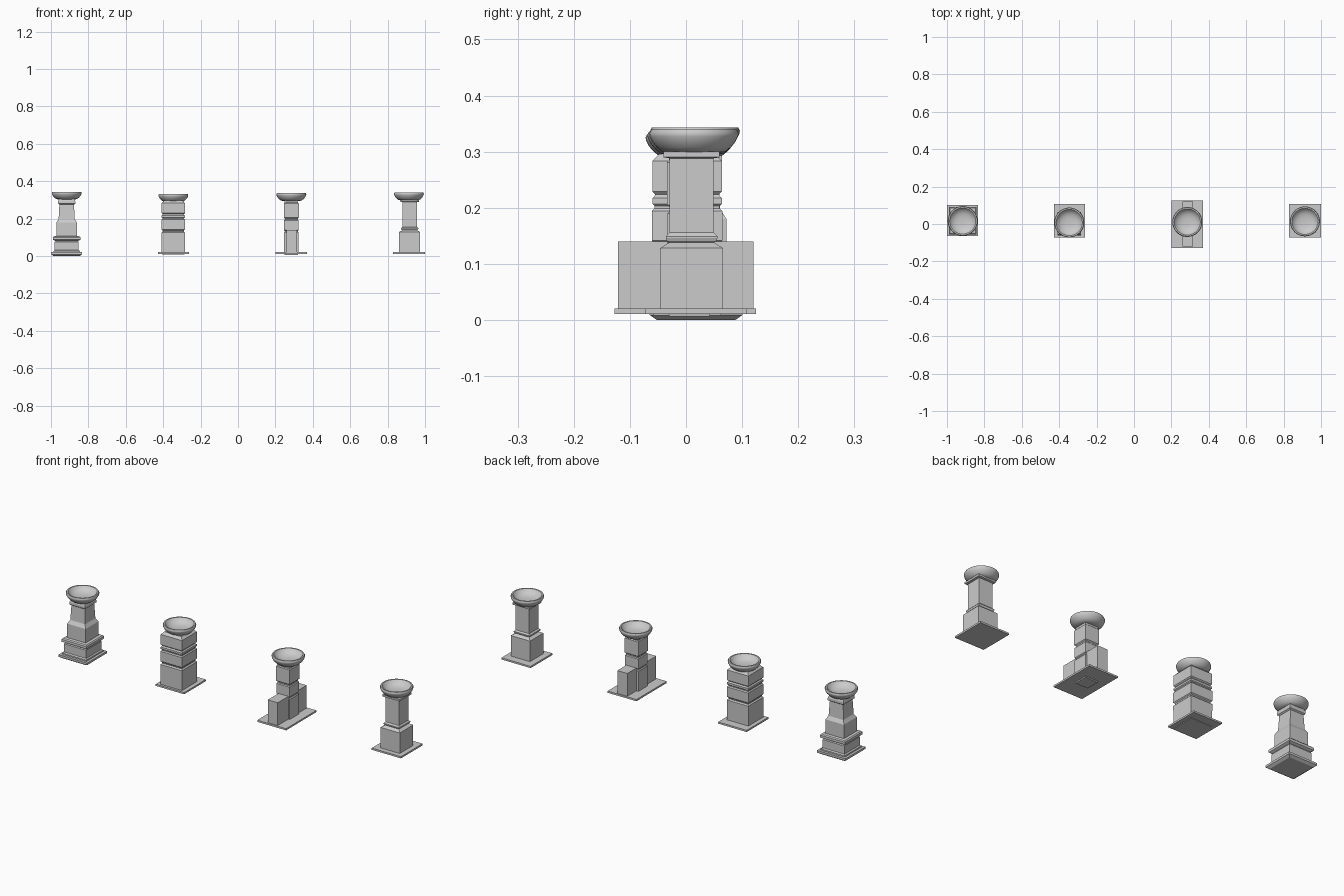
import bpy, bmesh
from math import pi, cos, sin

if "Cube" in bpy.data.objects:
    bpy.data.objects.remove(bpy.data.objects["Cube"])


def stack(name, cx, cy, levels):
    """Square column through (z, half width) levels."""
    bm = bmesh.new()
    rings = []
    for z, h in levels:
        rings.append([bm.verts.new((cx + sx * h, cy + sy * h, z))
                      for sx, sy in ((-1, -1), (1, -1), (1, 1), (-1, 1))])
    for a, b in zip(rings, rings[1:]):
        for i in range(4):
            j = (i + 1) % 4
            bm.faces.new((a[i], a[j], b[j], b[i]))
    bm.faces.new(rings[0][::-1])
    bm.faces.new(rings[-1])
    me = bpy.data.meshes.new(name)
    bm.to_mesh(me)
    bm.free()
    ob = bpy.data.objects.new(name, me)
    bpy.context.collection.objects.link(ob)
    return ob


def box(name, x0, x1, y0, y1, z0, z1):
    bpy.ops.mesh.primitive_cube_add(size=1, location=((x0 + x1) / 2, (y0 + y1) / 2, (z0 + z1) / 2))
    ob = bpy.context.object
    ob.name = name
    ob.scale = (x1 - x0, y1 - y0, z1 - z0)
    bpy.ops.object.transform_apply(location=False, rotation=False)
    return ob


def block(z0, z1, h, c=0.005):
    """Levels of one stone block with chamfered edges."""
    return [(z0, h - c), (z0 + c, h), (z1 - c, h), (z1, h - c)]


def bowl(name, cx, cy, z0, top, n=32):
    """Hollow dish turned around the vertical axis."""
    s = top - z0
    prof = [(0.042, 0), (0.056, 0.06), (0.066, 0.25), (0.074, 0.48), (0.079, 0.72),
            (0.080, 0.86), (0.077, 1), (0.070, 1), (0.065, 0.84),
            (0.056, 0.62), (0.042, 0.46), (0.022, 0.37)]
    bm = bmesh.new()
    rings = [[bm.verts.new((cx + r * cos(2 * pi * i / n), cy + r * sin(2 * pi * i / n), z0 + s * t))
              for i in range(n)] for r, t in prof]
    for a, b in zip(rings, rings[1:]):
        for i in range(n):
            j = (i + 1) % n
            bm.faces.new((a[i], a[j], b[j], b[i]))
    bm.faces.new(rings[0][::-1])
    bm.faces.new(rings[-1])
    me = bpy.data.meshes.new(name)
    bm.to_mesh(me)
    bm.free()
    ob = bpy.data.objects.new(name, me)
    bpy.context.collection.objects.link(ob)
    bpy.context.view_layer.objects.active = ob
    bpy.ops.object.select_all(action='DESELECT')
    ob.select_set(True)
    bpy.ops.object.shade_smooth_by_angle(angle=0.7)


# Stepped pedestal (far left)
x = -0.916
stack("stepped_foot", x, 0.018, [(0, 0.070), (0.009, 0.083), (0.020, 0.083)])
stack("stepped_column", x, 0.018,
      [(0.018, 0.070), (0.027, 0.070), (0.032, 0.064), (0.075, 0.064), (0.080, 0.060), (0.084, 0.068),
       (0.087, 0.073), (0.100, 0.073), (0.105, 0.068), (0.107, 0.054), (0.180, 0.054),
       (0.198, 0.043), (0.275, 0.039), (0.280, 0.046), (0.292, 0.046), (0.304, 0.042)])
bowl("stepped_bowl", x, 0.016, 0.302, 0.343)

# Stacked block pedestal (left)
x = -0.346
box("block_base", x - 0.083, x + 0.083, -0.072, 0.108, 0.011, 0.020)
stack("block_column", x, 0.002,
      [(0.008, 0.060), (0.02, 0.062)] + [(0.125, 0.063), (0.131, 0.057)]
      + block(0.137, 0.199, 0.063) + block(0.203, 0.221, 0.062, 0.004)
      + block(0.224, 0.288, 0.062) + [(0.296, 0.050)])
bowl("block_bowl", x, 0.008, 0.290, 0.331)

# Winged pedestal (right)
x = 0.285
box("winged_base", x - 0.084, x + 0.084, -0.127, 0.125, 0.011, 0.020)
stack("winged_column", x, 0.006,
      [(0.006, 0.036)] + [(0.02, 0.039), (0.125, 0.039), (0.130, 0.035)]
      + block(0.134, 0.194, 0.039, 0.004) + [(0.200, 0.035)]
      + block(0.201, 0.285, 0.040, 0.004) + [(0.298, 0.036)])
for side, y0, y1 in (("front", -0.121, -0.025), ("back", 0.035, 0.120)):
    box(side + "_wing", x - 0.027, x + 0.031, y0, y1, 0.018, 0.140)
bowl("winged_bowl", x, 0.011, 0.294, 0.336)

# Collared pedestal (far right)
x = 0.914
box("collared_base", x - 0.085, x + 0.085, -0.072, 0.108, 0.011, 0.020)
stack("collared_column", x + 0.004, 0.010,
      [(0.018, 0.056), (0.128, 0.056), (0.138, 0.040), (0.141, 0.044), (0.146, 0.046), (0.149, 0.046),
       (0.156, 0.039), (0.288, 0.039), (0.290, 0.050), (0.300, 0.050)])
bowl("collared_bowl", x, 0.014, 0.297, 0.339)
